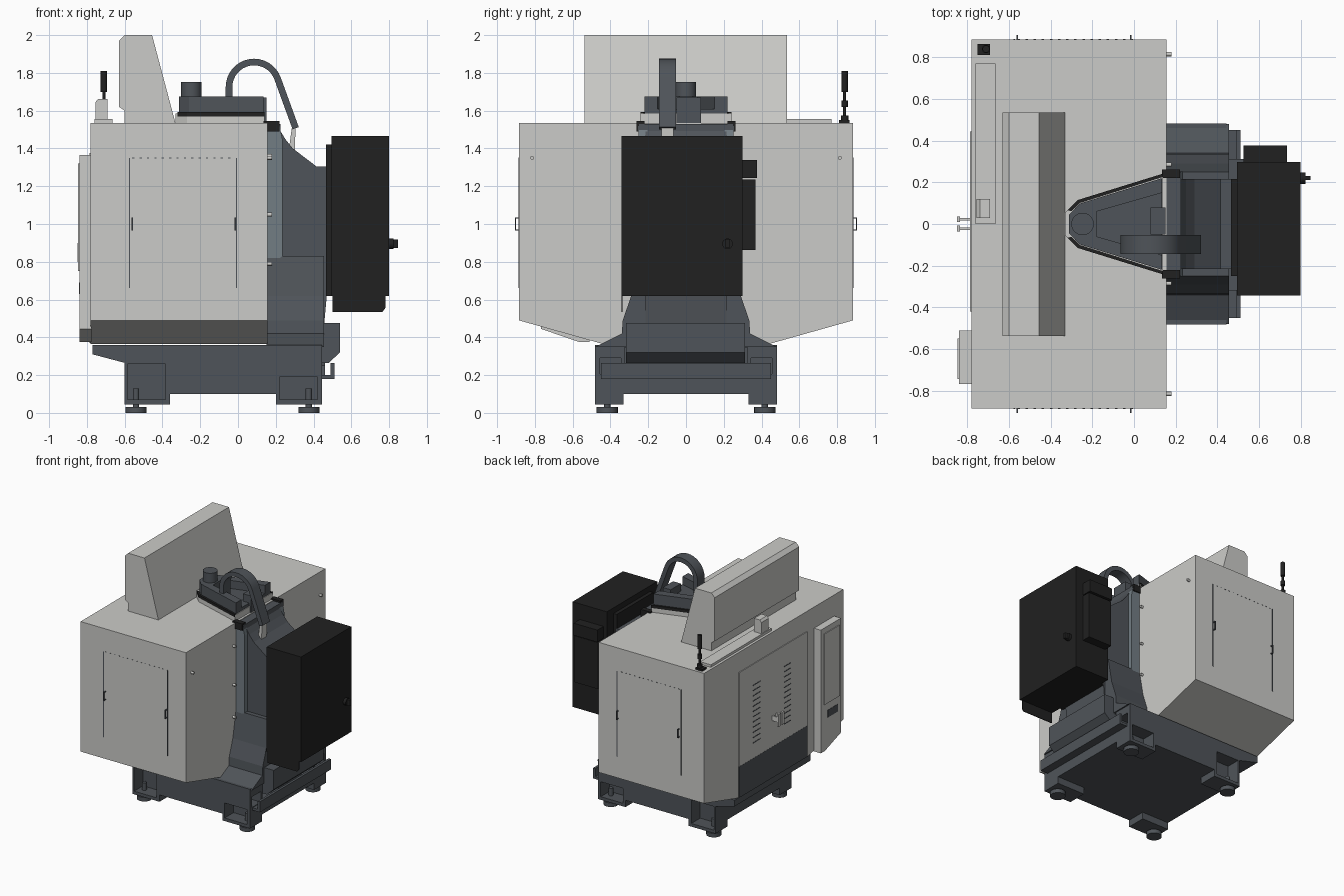
import bpy, bmesh, math
from mathutils import Vector

if "Cube" in bpy.data.objects:
    bpy.data.objects.remove(bpy.data.objects["Cube"])


def material(name, rgb):
    m = bpy.data.materials.new(name)
    m.diffuse_color = (*rgb, 1)
    m.use_nodes = True
    m.node_tree.nodes["Principled BSDF"].inputs["Base Color"].default_value = m.diffuse_color
    return m


LIGHT = material("light_grey_paint", (0.60, 0.60, 0.58))
DARK = material("dark_grey_casting", (0.078, 0.088, 0.10))
BLACK = material("black_paint", (0.015, 0.015, 0.015))
BLUE = material("blue_grey_metal", (0.17, 0.205, 0.23))
ROUND = []


def finish(name, bm, mat):
    bmesh.ops.recalc_face_normals(bm, faces=bm.faces)
    me = bpy.data.meshes.new(name)
    bm.to_mesh(me)
    bm.free()
    me.materials.append(mat)
    ob = bpy.data.objects.new(name, me)
    bpy.context.collection.objects.link(ob)
    return ob


def add_prism(bm, pts, axis, a, b):
    place = {'x': lambda p, t: (t, p[0], p[1]),
             'y': lambda p, t: (p[0], t, p[1]),
             'z': lambda p, t: (p[0], p[1], t)}[axis]
    lo = [bm.verts.new(place(p, a)) for p in pts]
    hi = [bm.verts.new(place(p, b)) for p in pts]
    bm.faces.new(lo)
    bm.faces.new(hi)
    n = len(pts)
    for i in range(n):
        j = (i + 1) % n
        bm.faces.new((lo[i], lo[j], hi[j], hi[i]))


def add_box(bm, x0, x1, y0, y1, z0, z1):
    add_prism(bm, [(x0, y0), (x1, y0), (x1, y1), (x0, y1)], 'z', z0, z1)


def prism(name, pts, axis, a, b, mat):
    bm = bmesh.new()
    add_prism(bm, pts, axis, a, b)
    return finish(name, bm, mat)


def boxes(name, mat, *dims):
    bm = bmesh.new()
    for d in dims:
        add_box(bm, *d)
    return finish(name, bm, mat)


def cyl(name, c, r, a, b, axis, mat, n=24):
    pts = [(c[0] + r * math.cos(2 * math.pi * i / n),
            c[1] + r * math.sin(2 * math.pi * i / n)) for i in range(n)]
    ob = prism(name, pts, axis, a, b, mat)
    ROUND.append(ob)
    return ob


def mirrored(half):
    """Close a half outline (u, v) by mirroring it in u."""
    return half + [(-u, v) for u, v in reversed(half)]


def wedge(half):
    """Close a half outline (x, y) by mirroring it in y."""
    return half + [(x, -y) for x, y in reversed(half)]


# Cast base with corner legs, pockets cut out
base = prism("base", [(-.77, .36), (-.77, .31), (-.6, .265), (-.6, .045), (-.36, .045),
                      (-.36, .1), (.2, .1), (.2, .045), (.445, .045), (.445, .36)],
             'y', -.483, .483, DARK)
cuts = [(-.8, .6, -.33, .33, 0, .1), (.32, .6, -.325, .325, .2, .345)]
for s in (-1, 1):
    lo, hi = sorted((s * .37, s * .6))
    cuts += [(-.585, -.385, lo, hi, .07, .26), (.22, .42, lo, hi, .07, .19)]
    lo, hi = sorted((s * .345, s * .455))
    cuts.append((.34, .6, lo, hi, .205, .29))
cutter = boxes("base_cutter", DARK, *cuts)
cutter.hide_render = True
mod = base.modifiers.new("pockets", 'BOOLEAN')
mod.operation, mod.solver, mod.object = 'DIFFERENCE', 'EXACT', cutter
bpy.context.view_layer.update()
base.data = bpy.data.meshes.new_from_object(
    base.evaluated_get(bpy.context.evaluated_depsgraph_get()))
base.modifiers.clear()
bpy.data.objects.remove(cutter)

# Levelling feet
for x in (-.54, .375):
    for y in (-.417, .417):
        cyl("foot_pad", (x, y), .056, 0, .032, 'z', DARK)
        cyl("foot_stem", (x, y), .017, .03, .13, 'z', DARK, 12)

# Rear tray and coolant housing
boxes("rear_tray", DARK, (.43, .51, -.45, .45, .18, .2), (.49, .51, -.45, .45, .2, .265))
prism("coolant_pan", mirrored([(.16, .2), (.15, .25), (.12, .265)]), 'x', .33, .46, DARK)
prism("rear_housing", [(.4, .475), (.54, .475), (.54, .32), (.48, .265), (.4, .265)],
      'y', -.318, .312, DARK)

# Column: flared foot, tapered upper body, guide plates
prism("column_foot", mirrored([(.48, .35), (.44, .37), (.34, .42), (.335, .49),
                               (.29, .62), (.25, .83)]), 'x', .15, .455, DARK)
prism("column_body", [(.1, .4), (.1, 1.5), (.22, 1.5), (.25, 1.45), (.29, 1.4),
                      (.415, 1.305), (.47, 1.305), (.47, .62), (.45, .4)],
      'y', -.215, .215, DARK)
for s in (-1, 1):
    prism("guide_plate", [(.15, .77), (.235, .83), (.235, 1.45), (.22, 1.52), (.15, 1.52)],
          'y', s * .205, s * .252, BLUE)
    lo, hi = sorted((s * .22, s * .262))
    boxes("column_clamp", BLACK, (.135, .22, lo, hi, 1.49, 1.545))
boxes("column_cap", DARK, (.12, .225, -.25, .25, 1.49, 1.53))

# Sheet metal enclosure with sloped underside
prism("enclosure", mirrored([(.885, 1.535), (.885, .49), (.44, .365)]), 'x', -.78, .157, LIGHT)
boxes("front_door", LIGHT, (-.786, -.779, -.42, .445, .62, 1.375))
boxes("front_apron", DARK, (-.787, -.779, -.42, .445, .37, .62))
slits = []
for i in range(12):
    z = .74 + i * .042
    slits += [(-.788, -.785, .18, .27, z, z + .007), (-.788, -.785, -.21, -.12, z, z + .007)]
boxes("door_louvres", DARK, *slits)
for y in (-.02, .025):
    boxes("front_door_handle", LIGHT, (-.85, -.835, y - .015, y + .012, .8, .9),
          (-.835, -.78, y - .008, y + .004, .83, .87))

# Side doors: gap lines and bent handles on both sides
for s in (-1, 1):
    bm = bmesh.new()
    for x in (-.575, -.008):
        lo, hi = sorted((s * .884, s * .887))
        add_box(bm, x - .003, x + .003, lo, hi, .66, 1.35)
    lo, hi = sorted((s * .884, s * .887))
    for i in range(14):
        add_box(bm, -.56 + i * .039, -.548 + i * .039, lo, hi, 1.348, 1.352)
    finish("side_door_gap", bm, DARK)
    for x in (-.56, -.015):
        lo, hi = sorted((s * .899, s * .906))
        a, b = sorted((s * .88, s * .9))
        boxes("side_door_handle", DARK, (x - .004, x + .004, lo, hi, .965, 1.035),
              (x - .004, x + .004, a, b, .965, .972), (x - .004, x + .004, a, b, 1.028, 1.035))
    # Rear studs
    for y, z in ((.815, 1.35), (.285, 1.36), (.285, 1.05), (.285, .79)):
        cyl("rear_stud", (s * y, z), .01, .15, .18, 'x', LIGHT, 12)

# Control panel with sloped bottom
prism("control_panel", [(-.768, .445), (-.768, 1.365), (-.512, 1.365), (-.512, .375),
                        (-.565, .375)], 'x', -.84, -.775, LIGHT)
boxes("control_panel_cover", LIGHT, (-.846, -.839, -.745, -.55, .75, 1.32))
boxes("control_panel_slot", DARK, (-.842, -.839, -.73, -.6, .63, .69))

# Roof hood, roof duct, small box
prism("roof_hood", [(-.6, 1.53), (-.6, 1.6), (-.63, 1.62), (-.63, 1.97), (-.6, 2),
                    (-.455, 2), (-.33, 1.53)], 'y', -.538, .535, LIGHT)
boxes("roof_duct", LIGHT, (-.76, -.665, 0, .77, 1.53, 1.555))
prism("roof_box", [(-.755, 1.55), (-.755, 1.645), (-.74, 1.662), (-.69, 1.662), (-.69, 1.55)],
      'y', .028, .12, LIGHT)

# Signal light on a post
boxes("signal_base", BLACK, (-.75, -.69, .81, .865, 1.53, 1.55))
for r, a, b in ((.02, 1.55, 1.575), (.008, 1.57, 1.72), (.017, 1.62, 1.655), (.017, 1.7, 1.81)):
    cyl("signal_light", (-.71, .84), r, a, b, 'z', BLACK, 16)

# Spindle head: light collar, dark V walls, floor and motor
prism("head_collar", wedge([(.14, .24), (-.27, .112), (-.33, .055)]), 'z', 1.53, 1.585, LIGHT)
prism("head_floor", wedge([(.135, .21), (-.255, .09), (-.3, .04)]), 'z', 1.53, 1.61, DARK)
prism("head_walls", [(.135, .22), (-.26, .098), (-.312, .045), (-.312, -.045), (-.26, -.098),
                     (.135, -.22), (.135, -.15), (-.18, -.06), (-.18, .06), (.135, .15)],
      'z', 1.56, 1.675, DARK)
for s in (-1, 1):
    prism("head_seal", [(-.3, s * .062), (-.262, s * .1), (.14, s * .226), (.14, s * .242),
                        (-.27, s * .115), (-.32, s * .065)], 'z', 1.57, 1.592, BLACK)
boxes("head_block", DARK, (.08, .15, -.05, .08, 1.53, 1.67))
cyl("head_motor", (-.247, 0), .054, 1.66, 1.752, 'z', DARK)

# Cable chain: arc and straight run
mid, t = [], math.radians(20)
for i in range(17):
    a = math.pi - (math.pi - t) * i / 16
    mid.append((math.cos(a), math.sin(a)))
run = Vector((math.sin(t), -math.cos(t))) * .28


def chain_side(r):
    arc = [(.085 + r * c, 1.725 + r * s) for c, s in mid]
    end = (arc[-1][0] + run.x, arc[-1][1] + run.y)
    return [(arc[0][0], 1.6)] + arc + [end]


ROUND.append(prism("cable_chain", chain_side(.15) + chain_side(.115)[::-1],
                   'y', -.143, -.053, DARK))
prism("chain_bracket", [(.285, 1.51), (.305, 1.51), (.3, 1.38), (.27, 1.4)],
      'y', -.13, -.065, LIGHT)

# Electrical cabinet with side boxes, flap and switch
boxes("cabinet", BLACK, (.495, .8, -.342, .298, .62, 1.465))
boxes("cabinet_mount", BLACK, (.465, .497, -.25, .215, .62, 1.42))
boxes("cabinet_side_box", BLACK, (.525, .735, .295, .367, .862, 1.235))
boxes("cabinet_top_box", BLACK, (.525, .735, .295, .377, 1.243, 1.34))
prism("cabinet_flap", [(.5, .625), (.78, .625), (.78, .555), (.765, .535), (.5, .535)],
      'y', -.342, -.336, BLACK)
cyl("switch_plate", (.22, .895), .028, .795, .822, 'x', BLACK)
boxes("switch_knob", BLACK, (.815, .848, .21, .23, .872, .918))

# Smooth the round parts, keeping hard edges
bpy.ops.object.select_all(action='DESELECT')
for ob in ROUND:
    ob.select_set(True)
bpy.context.view_layer.objects.active = ROUND[0]
bpy.ops.object.shade_smooth_by_angle(angle=math.radians(35))
